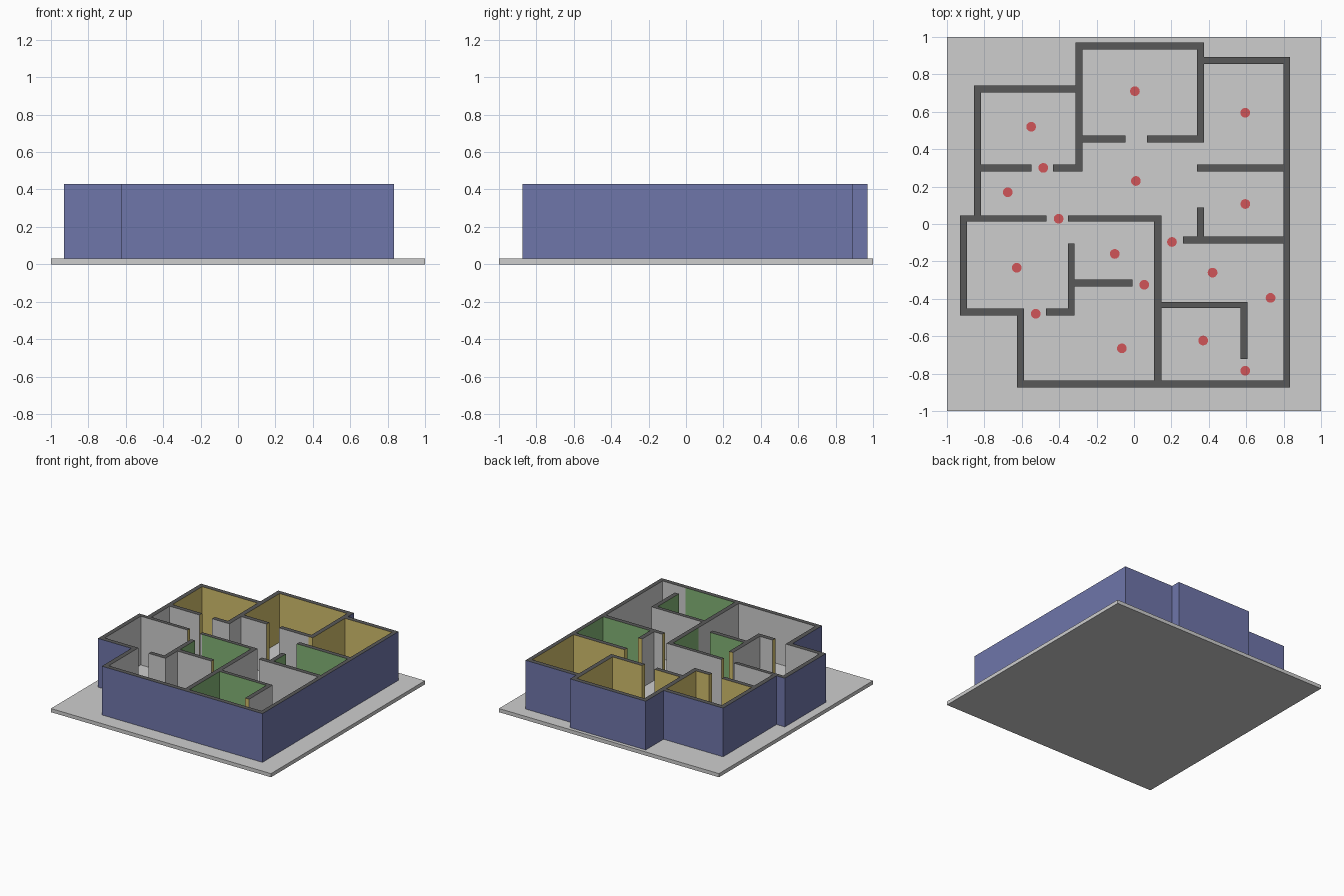
import bpy, bmesh

if "Cube" in bpy.data.objects:
    bpy.data.objects.remove(bpy.data.objects["Cube"])

FLOOR_Z, TOP_Z = 0.03, 0.43


def material(name, rgb):
    m = bpy.data.materials.new(name)
    lin = [((c / 255 + 0.055) / 1.055) ** 2.4 for c in rgb]
    m.diffuse_color = (*lin, 1)
    m.use_nodes = True
    m.node_tree.nodes["Principled BSDF"].inputs["Base Color"].default_value = m.diffuse_color
    return m


GREY = material("light_grey", (206, 206, 206))
BLUE = material("outside_blue", (111, 118, 170))
TAN = material("bedroom_tan", (210, 190, 108))
GREEN = material("wet_room_green", (131, 180, 118))
DARK = material("wall_top_dark_grey", (88, 88, 88))
RED = material("marker_red", (208, 85, 88))


def finish(name, bm, mats):
    me = bpy.data.meshes.new(name)
    bm.to_mesh(me)
    bm.free()
    for m in mats:
        me.materials.append(m)
    ob = bpy.data.objects.new(name, me)
    bpy.context.collection.objects.link(ob)
    return ob


# Floor slab
bm = bmesh.new()
bmesh.ops.create_cube(bm, size=1)
for v in bm.verts:
    v.co = (v.co.x * 2, v.co.y * 2, (v.co.z + 0.5) * FLOOR_Z)
finish("floor_slab", bm, [GREY])

# Wall plan: (x0, x1, y0, y1)
walls = [
    # top room
    (-.314, .374, .934, .971), (-.314, -.276, .281, .971), (.337, .374, .436, .971),
    (-.314, -.045, .436, .473), (.069, .374, .436, .473),
    # right side rooms
    (.337, .834, .855, .893), (.800, .834, -.874, .893), (.337, .834, .281, .318),
    (.337, .374, -.104, .088), (.262, .834, -.104, -.067),
    # upper left room and passage
    (-.855, -.276, .702, .740), (-.855, -.818, .013, .740),
    (-.855, -.547, .281, .318), (-.433, -.276, .281, .318),
    # lower left rooms
    (-.930, -.467, .013, .045), (-.354, .146, .013, .045), (-.930, -.893, -.490, .045),
    (-.930, -.588, -.490, -.453), (-.470, -.317, -.490, -.453),
    (-.354, -.317, -.490, -.104), (-.354, -.008, -.334, -.297),
    # lower rooms
    (-.626, -.588, -.874, -.453), (-.626, .834, -.874, -.837),
    (.108, .146, -.874, .045), (.108, .607, -.448, -.416), (.570, .607, -.722, -.416),
]

# Rooms with their own paint; all other inside faces are grey
rooms = [
    ((-.837, -.295, .300, .720), 2), ((-.295, .355, .455, .955), 2), ((.337, .820, .300, .875), 2),
    ((.337, .820, -.085, .300), 3), ((-.335, .127, -.316, .030), 3), ((.127, .590, -.855, -.430), 3),
]
M_GREY, M_BLUE, M_TAN, M_DARK = 0, 1, 2, 4

# Cut the plan into cells along every wall and room edge
rects = walls + [r for r, _ in rooms]
xs = sorted({v for r in rects for v in r[:2]} | {-1, 1})
ys = sorted({v for r in rects for v in r[2:]} | {-1, 1})
NX, NY = len(xs) - 1, len(ys) - 1


def inside(r, i, j):
    cx, cy = (xs[i] + xs[i + 1]) / 2, (ys[j] + ys[j + 1]) / 2
    return r[0] < cx < r[1] and r[2] < cy < r[3]


solid = {(i, j) for i in range(NX) for j in range(NY) if any(inside(w, i, j) for w in walls)}
DIRS = [(1, 0), (-1, 0), (0, 1), (0, -1)]

# Open cells reached from the plan corner are outdoors
outdoors, todo = {(0, 0)}, [(0, 0)]
while todo:
    i, j = todo.pop()
    for dx, dy in DIRS:
        n = (i + dx, j + dy)
        if 0 <= n[0] < NX and 0 <= n[1] < NY and n not in solid and n not in outdoors:
            outdoors.add(n)
            todo.append(n)


def end_width(i, j, dx, dy):
    """Width of the wall across the direction of a side face."""
    px, py = abs(dy), abs(dx)
    a = b = 0
    while (i - px * (a + 1), j - py * (a + 1)) in solid:
        a += 1
    while (i + px * (b + 1), j + py * (b + 1)) in solid:
        b += 1
    return xs[i + b + 1] - xs[i - a] if px else ys[j + b + 1] - ys[j - a]


def paint(i, j, dx, dy):
    n = (i + dx, j + dy)
    if n in outdoors:
        return M_BLUE
    if end_width(i, j, dx, dy) < 0.05:      # free wall ends and door jambs
        return M_TAN
    return next((c for r, c in rooms if inside(r, *n)), M_GREY)


# Walls: dark tops and painted sides
bm = bmesh.new()
cache = {}


def vert(x, y, z):
    if (x, y, z) not in cache:
        cache[x, y, z] = bm.verts.new((x, y, z))
    return cache[x, y, z]


for i, j in sorted(solid):
    x0, x1, y0, y1 = xs[i], xs[i + 1], ys[j], ys[j + 1]
    top = bm.faces.new([vert(x, y, TOP_Z) for x, y in ((x0, y0), (x1, y0), (x1, y1), (x0, y1))])
    top.material_index = M_DARK
    sides = [((x1, y0), (x1, y1)), ((x0, y1), (x0, y0)), ((x1, y1), (x0, y1)), ((x0, y0), (x1, y0))]
    for (dx, dy), (a, b) in zip(DIRS, sides):
        if (i + dx, j + dy) not in solid:
            f = bm.faces.new([vert(*a, FLOOR_Z), vert(*b, FLOOR_Z), vert(*b, TOP_Z), vert(*a, TOP_Z)])
            f.material_index = paint(i, j, dx, dy)
finish("walls", bm, [GREY, BLUE, TAN, GREEN, DARK])

# Round markers on the floor of rooms and doorways
markers = [
    (.005, .71), (-.55, .52), (.595, .595), (-.485, .30), (-.675, .17), (.01, .23),
    (.595, .107), (-.403, .028), (-.627, -.234), (-.103, -.16), (.203, -.096), (.055, -.325),
    (-.525, -.48), (-.065, -.665), (.37, -.623), (.595, -.785), (.42, -.26), (.73, -.395),
]
for k, (x, y) in enumerate(markers):
    bm = bmesh.new()
    bmesh.ops.create_cone(bm, cap_ends=True, segments=24, radius1=.026, radius2=.026, depth=.006)
    ob = finish(f"floor_marker_{k + 1}", bm, [RED])
    ob.location = (x, y, FLOOR_Z + .003)
